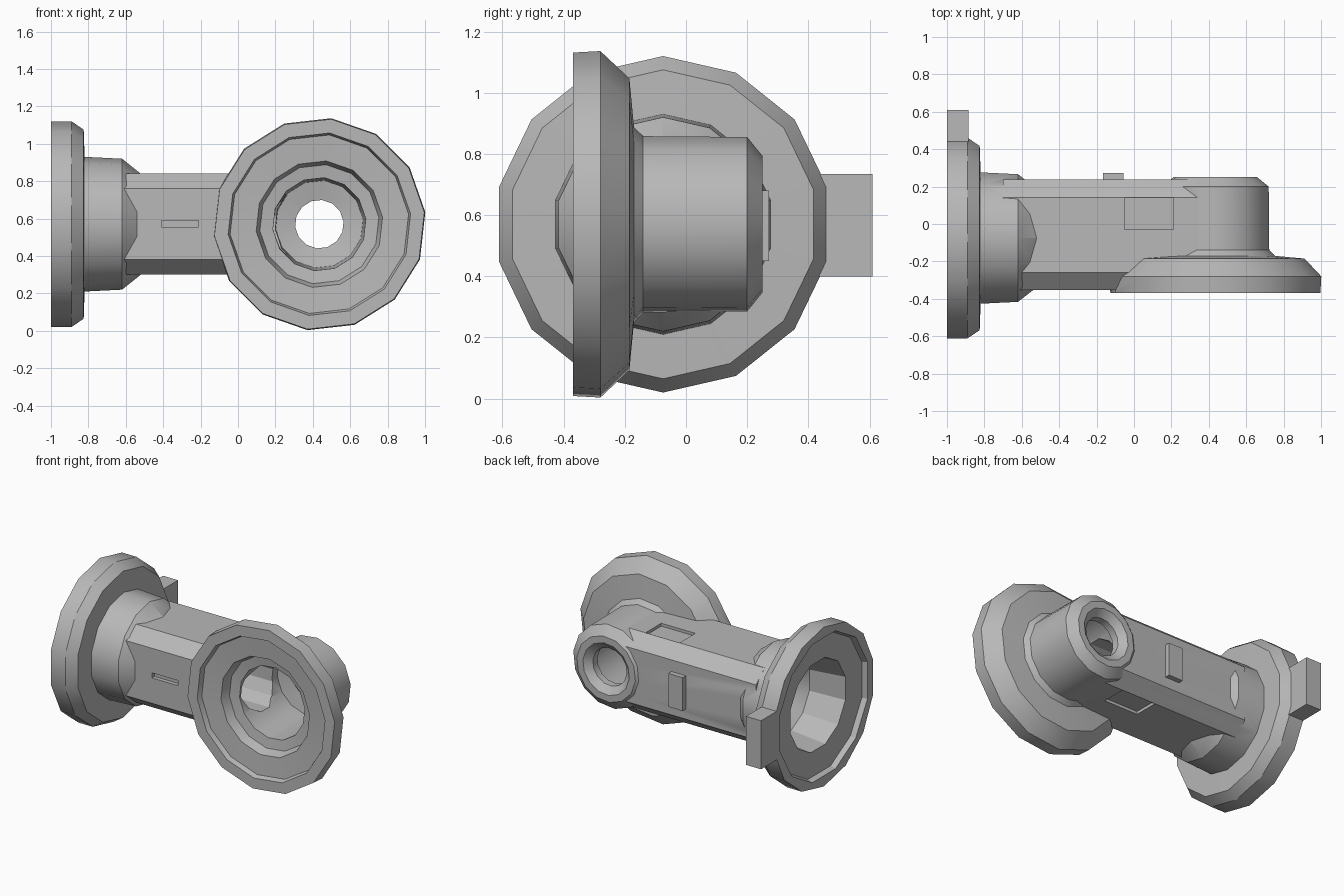
import bpy, bmesh
from math import cos, sin, pi, radians
from mathutils import Vector

cube = bpy.data.objects.get("Cube")
if cube:
    bpy.data.objects.remove(cube, do_unlink=True)

grey = bpy.data.materials.new("cast_grey")
grey.use_nodes = True
grey.diffuse_color = (0.48, 0.48, 0.48, 1)
grey.node_tree.nodes["Principled BSDF"].inputs["Base Color"].default_value = grey.diffuse_color

PIPE = Vector((0, -0.075, 0.57))     # axis of the main pipe, along x
BRANCH = Vector((0.435, 0, 0.57))    # axis of the branch, along y


def finish(name, bm):
    bmesh.ops.recalc_face_normals(bm, faces=bm.faces)
    mesh = bpy.data.meshes.new(name)
    bm.to_mesh(mesh)
    bm.free()
    mesh.materials.append(grey)
    obj = bpy.data.objects.new(name, mesh)
    bpy.context.collection.objects.link(obj)
    return obj


def loft(name, rings):
    """Solid through equal-length rings of points, capped at both ends."""
    bm = bmesh.new()
    loops = [[bm.verts.new(p) for p in ring] for ring in rings]
    n = len(loops[0])
    for a, b in zip(loops, loops[1:]):
        for i in range(n):
            j = (i + 1) % n
            bm.faces.new((a[i], a[j], b[j], b[i]))
    bm.faces.new(loops[0])
    bm.faces.new(loops[-1])
    return finish(name, bm)


def lathe(name, centre, axis, profile, sides, turn=0.0):
    """Turned solid; profile holds (radius, position along the axis)."""
    rings = []
    for r, t in profile:
        ring = []
        for i in range(sides):
            a = 2 * pi * (i + turn) / sides
            u, v = r * cos(a), r * sin(a)
            ring.append(centre + Vector((t, u, v) if axis == "x" else (u, t, v)))
        rings.append(ring)
    return loft(name, rings)


def box(name, low, high):
    (x0, y0, z0), (x1, y1, z1) = low, high
    return loft(name, [[(x, y0, z0), (x, y1, z0), (x, y1, z1), (x, y0, z1)] for x in (x0, x1)])


def combine(target, other, operation):
    mod = target.modifiers.new(operation.lower(), "BOOLEAN")
    mod.object, mod.operation, mod.solver = other, operation, "EXACT"
    other.hide_render = True
    bpy.ops.object.select_all(action="DESELECT")
    bpy.context.view_layer.objects.active = target
    target.select_set(True)
    bpy.ops.object.modifier_apply(modifier=mod.name)
    bpy.data.objects.remove(other, do_unlink=True)


# Main pipe: square section with chamfered corners
section = [(-0.2, 0.27), (0.2, 0.27), (0.295, 0.19), (0.295, -0.19),
           (0.2, -0.27), (-0.2, -0.27), (-0.295, -0.19), (-0.295, 0.19)]
elbow = loft("pipe_elbow", [[(x, y - 0.058, z + 0.57) for y, z in section] for x in (-0.7, 0.37)])

# Inlet flange with collar and taper
combine(elbow, lathe("inlet", PIPE, "x", [
    (0.55, -1), (0.55, -0.89), (0.505, -0.825), (0.36, -0.82),
    (0.35, -0.62), (0.27, -0.52)], 14, 0.5), "UNION")

# Branch barrel and its wide front flange
combine(elbow, lathe("branch", BRANCH, "y", [
    (0.565, -0.37), (0.57, -0.28), (0.48, -0.185), (0.32, -0.17),
    (0.29, -0.14), (0.287, 0.2), (0.225, 0.25)], 14, 0.25), "UNION")

# Bores and the recessed flange faces
combine(elbow, lathe("branch_bore", BRANCH, "y", [
    (0.5, -0.4), (0.48, -0.335), (0.34, -0.325), (0.32, -0.26), (0.25, -0.25),
    (0.235, 0.14), (0.13, 0.16), (0.13, 0.21), (0.19, 0.26)], 14, 0.25), "DIFFERENCE")
combine(elbow, lathe("inlet_bore", PIPE, "x", [
    (0.5, -1.02), (0.48, -0.965), (0.31, -0.955), (0.28, -0.7),
    (0.17, -0.58), (0.165, 0.38)], 12, 0.5), "DIFFERENCE")

# Shallow pockets on top, underside and front of the pipe
for z in (0.85, 0.29):
    combine(elbow, box("pocket", (-0.05, -0.03, z - 0.03), (0.21, 0.14, z + 0.03)), "DIFFERENCE")
combine(elbow, box("slot", (-0.41, -0.4, 0.555), (-0.21, -0.325, 0.59)), "DIFFERENCE")

elbow.select_set(True)
bpy.context.view_layer.objects.active = elbow
bpy.ops.object.shade_smooth_by_angle(angle=radians(28))

# Raised plate on the back and locating tab on the inlet flange
box("back_plate", (-0.165, 0.22, 0.45), (-0.055, 0.272, 0.68))
box("flange_tab", (-1, 0.415, 0.4), (-0.885, 0.61, 0.735))
